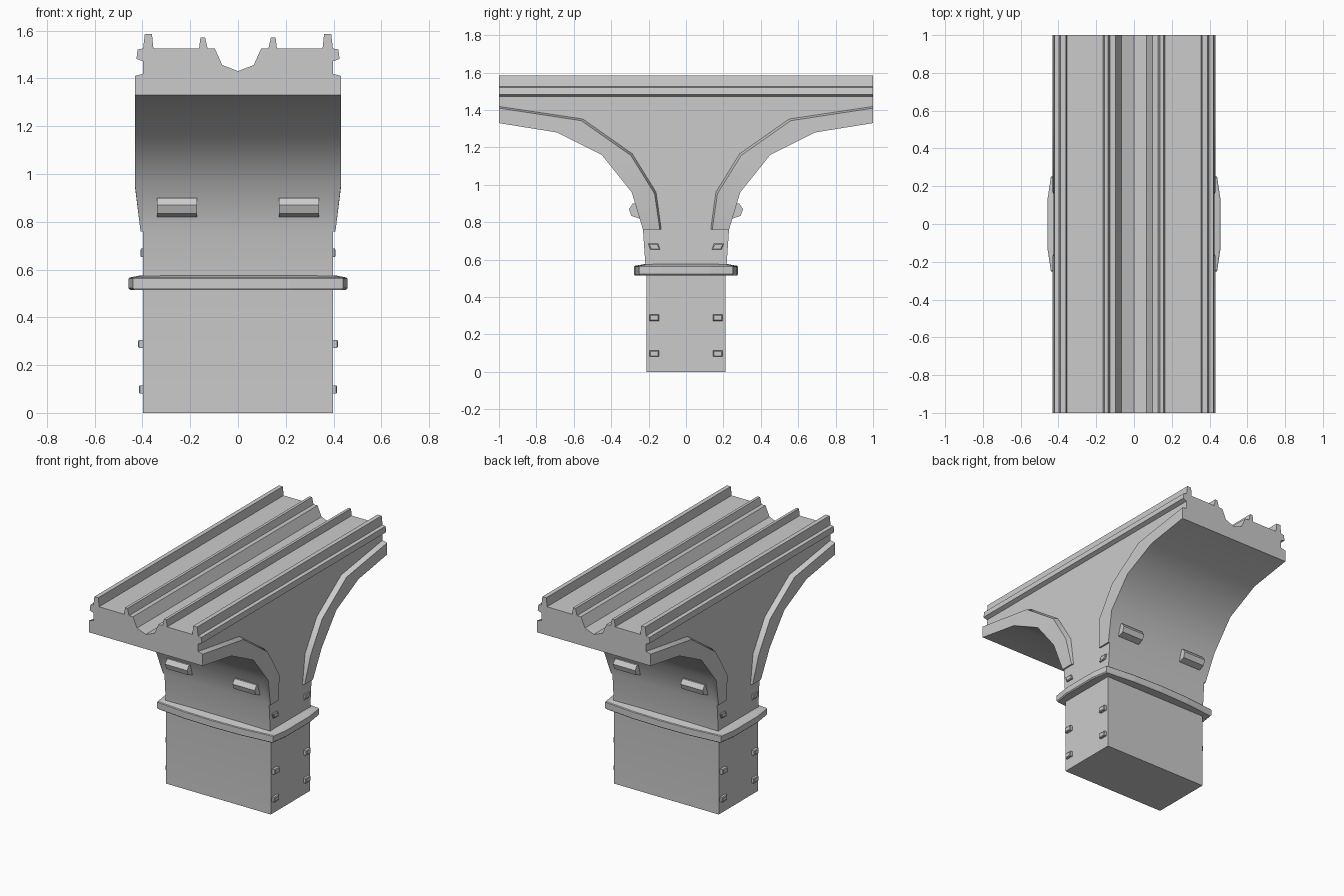
import bpy, bmesh

if "Cube" in bpy.data.objects:
    bpy.data.objects.remove(bpy.data.objects["Cube"])

HALF = 0.397  # half width of the pier shaft


def make_object(name, verts, faces):
    mesh = bpy.data.meshes.new(name)
    mesh.from_pydata(verts, [], faces)
    bm = bmesh.new()
    bm.from_mesh(mesh)
    bmesh.ops.recalc_face_normals(bm, faces=bm.faces)
    bm.to_mesh(mesh)
    bm.free()
    obj = bpy.data.objects.new(name, mesh)
    bpy.context.collection.objects.link(obj)
    return obj


def loft(name, rings):
    """Closed solid through matching rings of points."""
    n = len(rings[0])
    verts = [p for ring in rings for p in ring]
    faces = [tuple(range(n)), tuple(range(len(verts) - n, len(verts)))]
    for r in range(len(rings) - 1):
        for i in range(n):
            j = (i + 1) % n
            faces.append((r * n + i, r * n + j, (r + 1) * n + j, (r + 1) * n + i))
    return make_object(name, verts, faces)


def smooth(obj, angle=0.52):
    bpy.ops.object.select_all(action='DESELECT')
    obj.select_set(True)
    bpy.context.view_layer.objects.active = obj
    bpy.ops.object.shade_smooth_by_angle(angle=angle)


def mirrored(points):
    return points + [(-a, b) for a, b in reversed(points) if abs(a) > 1e-6]


# Arch curve, from the deck end down to the shaft (y, z)
arch = [(1, 1.33), (0.69, 1.28), (0.45, 1.16), (0.29, 0.96), (0.23, 0.76)]

# Pier and deck: side profile intersected with the deck cross-section
side = mirrored([(1, 1.7)] + arch + [(0.217, 0.57), (0.212, 0.52), (0.212, 0)])
pier = loft("pier_and_deck", [[(x, y, z) for y, z in side] for x in (-0.6, 0.6)])

section = mirrored([
    (0, 1.43), (0.066, 1.456), (0.097, 1.525),
    (0.127, 1.525), (0.138, 1.572), (0.157, 1.572), (0.163, 1.525),
    (0.354, 1.525), (0.36, 1.585), (0.39, 1.585), (0.397, 1.525),
    (0.42, 1.521), (0.425, 1.482), (HALF, 1.471), (HALF, -0.2)])
cutter = loft("deck_section", [[(x, y, z) for x, z in section] for y in (-1.2, 1.2)])
cutter.hide_render = True

mod = pier.modifiers.new("section", 'BOOLEAN')
mod.operation = 'INTERSECT'
mod.solver = 'EXACT'
mod.object = cutter
bpy.context.view_layer.objects.active = pier
bpy.ops.object.modifier_apply(modifier=mod.name)
bpy.data.objects.remove(cutter, do_unlink=True)
smooth(pier)

# Raised arch ribs on both sides
inner = [(1, 1.41), (0.56, 1.343), (0.295, 1.157), (0.168, 0.952), (0.14, 0.76)]
reach = [0.432, 0.432, 0.432, 0.432, 0.408]
for sx in (-1, 1):
    for sy in (-1, 1):
        rings = []
        for k, ((oy, oz), (iy, iz), x) in enumerate(zip(arch, inner, reach)):
            ry = iy if k == 0 else iy - 0.008
            rz = iz if k == 4 else iz + 0.009
            rings.append([(sx * HALF, sy * oy, oz), (sx * x, sy * oy, oz),
                          (sx * x, sy * iy, iz), (sx * HALF, sy * ry, rz)])
        smooth(loft("arch_rib", rings))

# Collar around the shaft, with gently bowed edges
quarter = [(0.458, 0.13), (0.44, 0.25), (0.22, 0.272), (0, 0.278)]
half = quarter + [(-x, y) for x, y in reversed(quarter[:-1])]
plan = half + [(-x, -y) for x, y in half]
rings = []
for z, s in ((0.515, 0.985), (0.522, 1), (0.562, 1), (0.567, 0.985), (0.576, 0.885)):
    rings.append([(x * s, y * (s if s > 0.9 else 0.8), z) for x, y in plan])
loft("collar", rings)

# Small pegs on the shaft sides
for sx in (-1, 1):
    for sy in (-1, 1):
        for zc, skew, out in ((0.098, 0, 0.415), (0.289, 0, 0.418), (0.67, 0.006, 0.409)):
            rings = []
            for x, t in ((0.39, 0), (out - 0.004, 0), (out, 0.005)):
                w, h = 0.026 - t, 0.017 - t
                rings.append([(sx * x, sy * (0.17 + dy * w + dz * skew), zc + dz * h)
                              for dy, dz in ((-1, -1), (1, -1), (1, 1), (-1, 1))])
            loft("side_peg", rings)

# Bracket blocks under the arches
block = [(0.22, 0.835), (0.25, 0.82), (0.292, 0.834), (0.305, 0.87), (0.284, 0.9), (0.25, 0.9)]
for sx in (-1, 1):
    for sy in (-1, 1):
        loft("arch_bracket", [[(sx * x, sy * y, z) for y, z in block] for x in (0.172, 0.34)])
